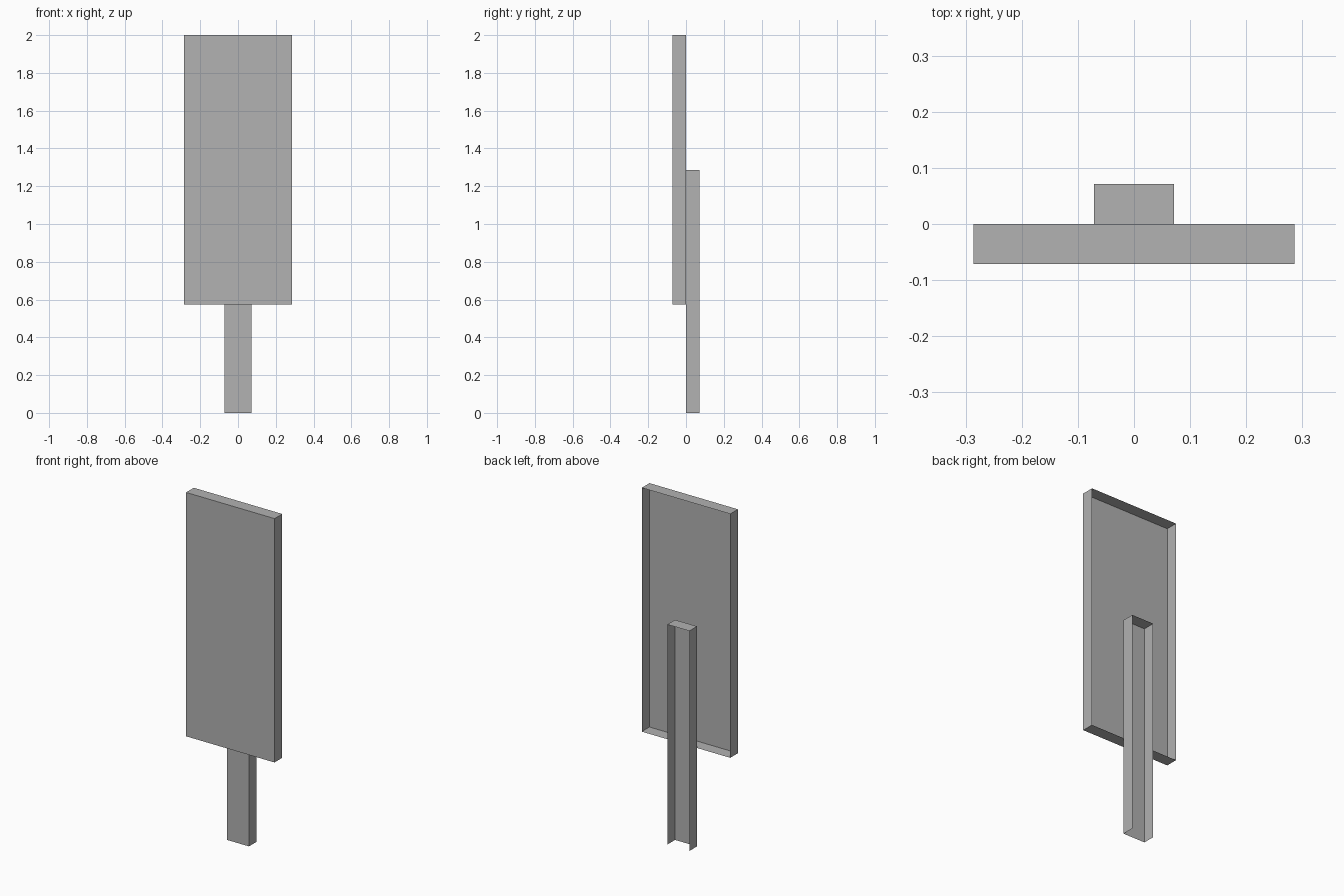
import bpy
import bmesh
from mathutils import Vector

cube = bpy.data.objects.get("Cube")
if cube:
    bpy.data.objects.remove(cube, do_unlink=True)

GREY = (0.445, 0.445, 0.445, 1.0)
grey = bpy.data.materials.new("plain_grey")
grey.use_nodes = True
grey.diffuse_color = GREY
grey.node_tree.nodes["Principled BSDF"].inputs["Base Color"].default_value = GREY

BACK = Vector((0, 1, 0))
DOWN = Vector((0, 0, -1))


def open_box(name, low, high, open_sides):
    """Thin sheet box with the faces towards open_sides removed."""
    low, high = Vector(low), Vector(high)
    size, centre = high - low, (low + high) / 2
    bm = bmesh.new()
    bmesh.ops.create_cube(bm, size=1)
    bm.normal_update()
    removed = [f for f in bm.faces if any(f.normal.dot(d) > 0.9 for d in open_sides)]
    bmesh.ops.delete(bm, geom=removed, context='FACES')
    for v in bm.verts:
        v.co = Vector(a * b for a, b in zip(v.co, size)) + centre
    mesh = bpy.data.meshes.new(name)
    bm.to_mesh(mesh)
    bm.free()
    mesh.materials.append(grey)
    obj = bpy.data.objects.new(name, mesh)
    bpy.context.collection.objects.link(obj)
    return obj


# Sign panel: a shallow tray, open at the back
open_box("sign_panel", (-0.286, -0.071, 0.575), (0.286, 0, 2), [BACK])

# Post: a channel behind the panel, open at the back and the foot
open_box("post", (-0.071, 0, 0), (0.071, 0.071, 1.286), [BACK, DOWN])
